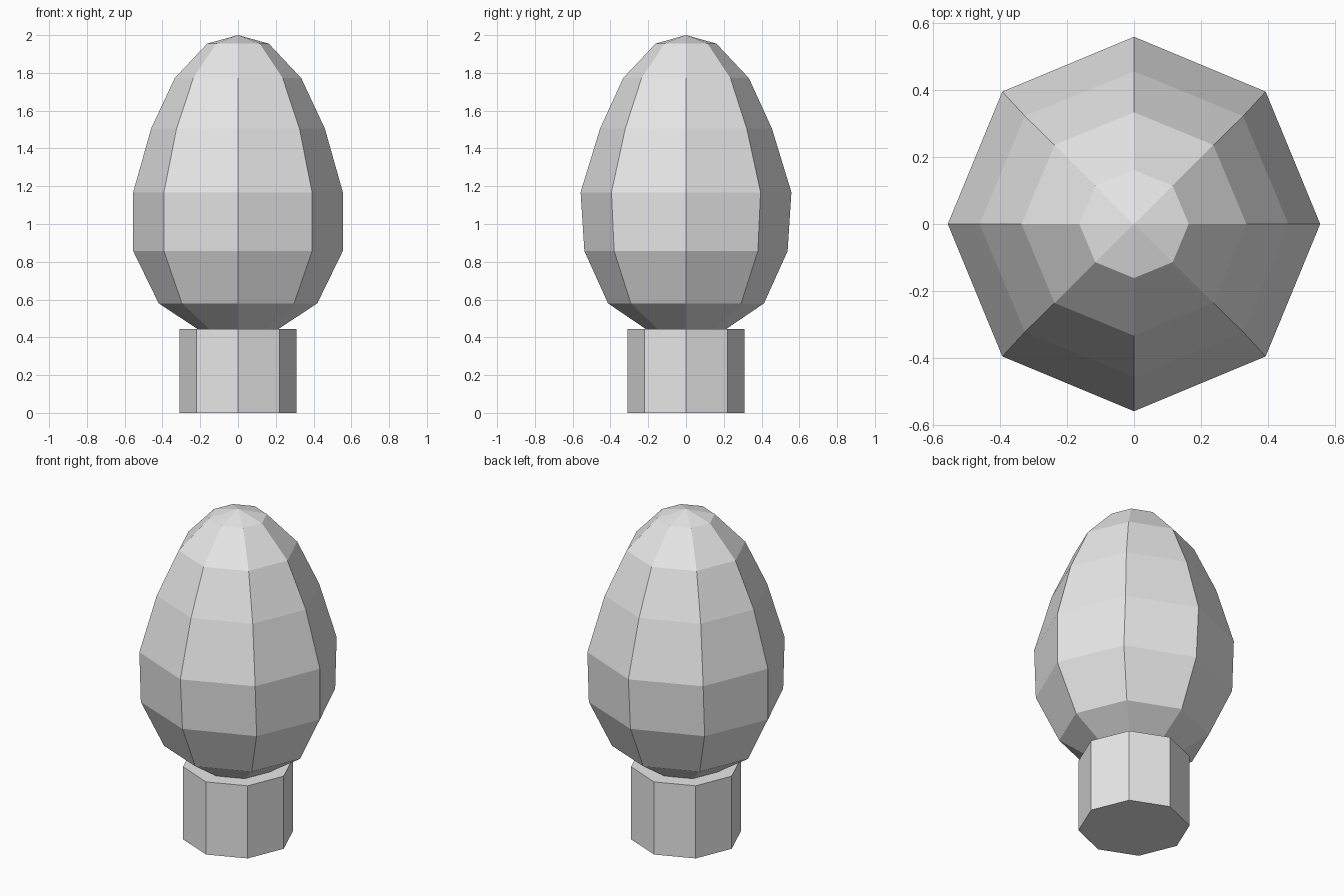
import bpy
import bmesh
from math import cos, sin, tau

default = bpy.data.objects.get("Cube")
if default:
    bpy.data.objects.remove(default, do_unlink=True)

SIDES = 8

grey = bpy.data.materials.new("light grey")
grey.use_nodes = True
colour = (0.8, 0.8, 0.8, 1)
grey.diffuse_color = colour
grey.node_tree.nodes["Principled BSDF"].inputs["Base Color"].default_value = colour


def lathe(name, profile):
    """Flat-shaded solid from (x radius, y radius, z) rings, bottom to top."""
    bm = bmesh.new()
    rings = []
    for rx, ry, z in profile:
        if rx == 0:
            rings.append([bm.verts.new((0, 0, z))] * SIDES)
        else:
            rings.append([bm.verts.new((rx * cos(tau * i / SIDES), ry * sin(tau * i / SIDES), z))
                          for i in range(SIDES)])
    for low, high in zip(rings, rings[1:]):
        for i in range(SIDES):
            j = (i + 1) % SIDES
            corners = dict.fromkeys((low[i], low[j], high[j], high[i]))
            bm.faces.new(list(corners))
    # Close open ends
    for ring in (rings[0], rings[-1]):
        if len(set(ring)) == SIDES:
            bm.faces.new(ring)
    bmesh.ops.recalc_face_normals(bm, faces=bm.faces)
    mesh = bpy.data.meshes.new(name)
    bm.to_mesh(mesh)
    bm.free()
    mesh.materials.append(grey)
    obj = bpy.data.objects.new(name, mesh)
    bpy.context.collection.objects.link(obj)
    return obj


# Octagonal stem
lathe("trunk", [(0.31, 0.31, 0), (0.31, 0.31, 0.445)])

# Egg-shaped crown, its lower tip sunk into the stem
lathe("crown", [
    (0, 0, 0.36),
    (0.17, 0.17, 0.415),
    (0.42, 0.413, 0.58),
    (0.555, 0.538, 0.857),
    (0.555, 0.558, 1.168),
    (0.46, 0.455, 1.505),
    (0.335, 0.333, 1.772),
    (0.163, 0.161, 1.955),
    (0, 0, 2),
])
